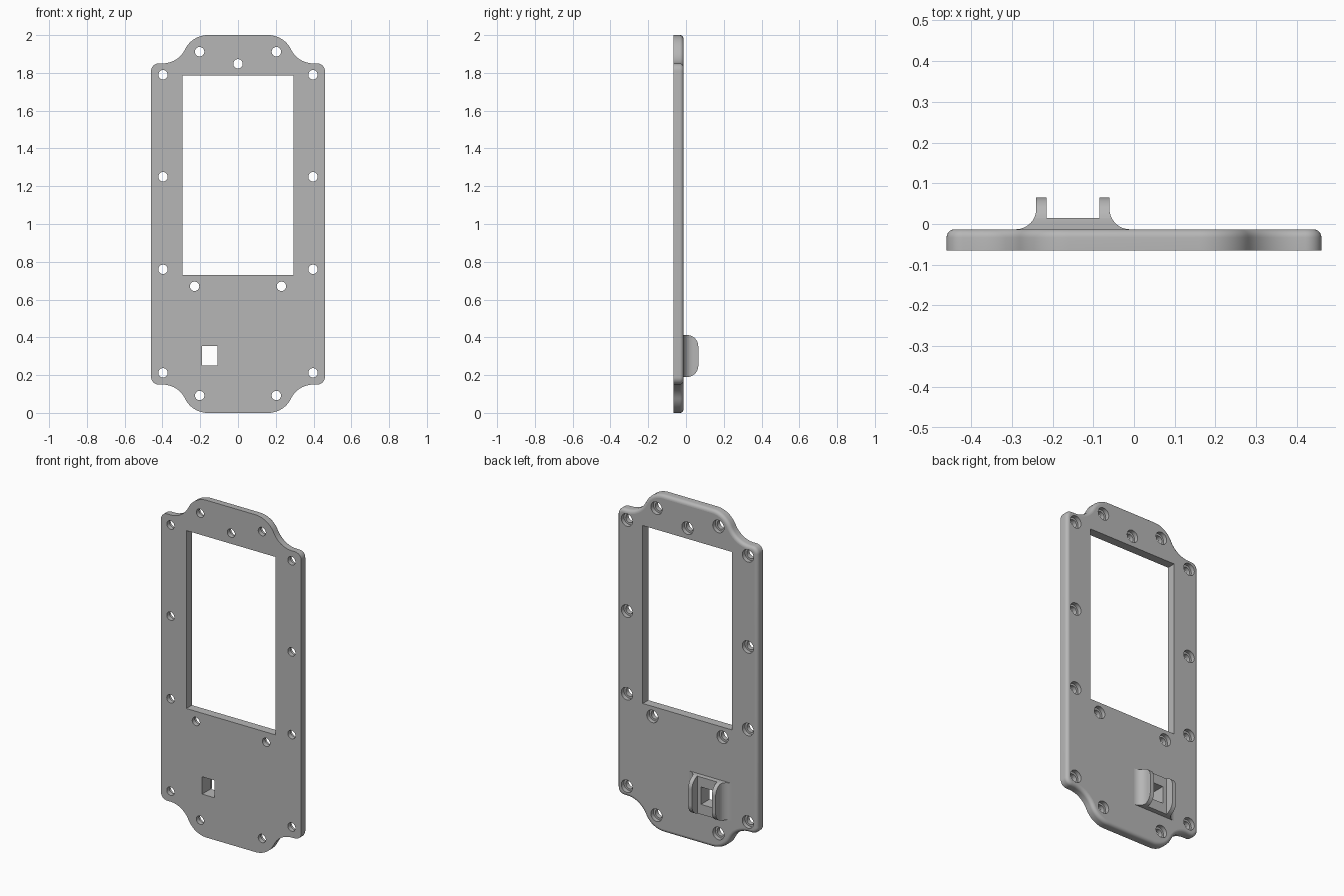
import bpy, bmesh, math

cube = bpy.data.objects.get("Cube")
if cube:
    bpy.data.objects.remove(cube, do_unlink=True)

FRONT, BACK = -0.065, -0.013
COLOUR = (0.47, 0.47, 0.47, 1)

grey = bpy.data.materials.new("neutral_grey")
grey.use_nodes = True
grey.diffuse_color = COLOUR
grey.node_tree.nodes["Principled BSDF"].inputs["Base Color"].default_value = COLOUR


def arc(cx, cz, r, a0, a1, n):
    angles = [math.radians(a0 + (a1 - a0) * i / n) for i in range(n + 1)]
    return [(cx + r * math.cos(a), cz + r * math.sin(a)) for a in angles]


def rect(x0, x1, z0, z1):
    return [(x0, z0), (x1, z0), (x1, z1), (x0, z1)]


def circle(x, z, r):
    return arc(x, z, r, 0, 345, 23)


def stack(bm, layers):
    """Join equal outlines at successive depths; return first and last ring edges."""
    rings = [[bm.verts.new((x, y, z)) for x, z in pts] for pts, y in layers]
    count = len(rings[0])
    for a, b in zip(rings, rings[1:]):
        for i in range(count):
            j = (i + 1) % count
            bm.faces.new((a[i], a[j], b[j], b[i])).smooth = True
    return [[bm.edges.get((ring[i - 1], ring[i])) for i in range(count)]
            for ring in (rings[0], rings[-1])]


def cap(bm, loops):
    """Fill a flat face bounded by an outer loop and any hole loops."""
    edges = [e for loop in loops for e in loop]
    bmesh.ops.triangle_fill(bm, edges=edges, use_beauty=True, normal=(0, 1, 0))


def cap_ends(bm, tubes):
    cap(bm, [tube[0] for tube in tubes])
    cap(bm, [tube[1] for tube in tubes])


def finish(name, bm):
    bmesh.ops.recalc_face_normals(bm, faces=bm.faces[:])
    for e in bm.edges:
        e.smooth = e.calc_face_angle(0) < math.radians(30)
    mesh = bpy.data.meshes.new(name)
    bm.to_mesh(mesh)
    bm.free()
    mesh.materials.append(grey)
    bpy.context.collection.objects.link(bpy.data.objects.new(name, mesh))


# Plate outline: one quarter, mirrored to all four corners
WIDE, SHOULDER, NECK_OUT, NECK_IN = 0.46, 0.85, 0.40, 0.16
dx, dz = NECK_OUT - NECK_IN, 1 - SHOULDER
turn = 2 * math.atan2(dz, dx)
r = dx / (2 * math.sin(turn))
deg = math.degrees(turn)
quarter = arc(WIDE - 0.04, SHOULDER - 0.04, 0.04, 0, 90, 8)
quarter += arc(NECK_OUT, SHOULDER + r, r, -90, -90 - deg, 12)
quarter += arc(NECK_IN, 1 - r, r, 90 - deg, 90, 12)[1:]
upper = quarter + [(-x, z) for x, z in reversed(quarter)]
outline = [(x, z + 1) for x, z in upper + [(-x, -z) for x, z in upper]]


def inset(points, distance):
    result = []
    for i, (x, z) in enumerate(points):
        px, pz = points[i - 1]
        nx, nz = points[(i + 1) % len(points)]
        before, after = math.hypot(x - px, z - pz), math.hypot(nx - x, nz - z)
        tx = (x - px) / before + (nx - x) / after
        tz = (z - pz) / before + (nz - z) / after
        size = math.hypot(tx, tz)
        result.append((x - tz / size * distance, z + tx / size * distance))
    return result


# Plate with rounded back rim, screen window, switch slot and recessed screw holes
RIM = 0.02
window = rect(-0.293, 0.293, 0.73, 1.785)
slot = rect(-0.19, -0.109, 0.25, 0.353)
half = [(0.397, 1.79), (0.397, 1.25), (0.397, 0.76), (0.397, 0.212),
        (0.203, 1.912), (0.203, 0.092), (0.23, 0.67)]
screws = [(s * x, z) for x, z in half for s in (-1, 1)] + [(0, 1.848)]

bm = bmesh.new()
layers = [(outline, FRONT)]
layers += [(inset(outline, RIM - across), BACK - RIM + out)
           for across, out in arc(0, 0, RIM, 0, 90, 6)]
tubes = [stack(bm, layers)]
tubes += [stack(bm, [(hole, FRONT), (hole, BACK)]) for hole in (window, slot)]
for x, z in screws:
    narrow, wide = circle(x, z, 0.025), circle(x, z, 0.037)
    tubes.append(stack(bm, [(narrow, FRONT), (narrow, -0.038), (wide, -0.038), (wide, BACK)]))
cap_ends(bm, tubes)
finish("face_plate", bm)

# Switch bracket: flared base and two prongs with rounded corners
MID, PRONG_OUT, PRONG_IN, TOP, FLOOR = -0.15, 0.09, 0.065, 0.065, 0.015
FLARE, ROUND = 0.05, 0.06
flare_y, round_y = BACK + FLARE, TOP - ROUND


def outer_x(y):
    rise = max(flare_y - y, 0)
    return PRONG_OUT + FLARE - math.sqrt(max(FLARE ** 2 - rise ** 2, 0))


def end_z(y):
    rise = max(y - round_y, 0)
    drop = ROUND - math.sqrt(max(ROUND ** 2 - rise ** 2, 0))
    return 0.19 + drop, 0.412 - drop


bm = bmesh.new()
last = math.acos((flare_y - FLOOR) / FLARE)
levels = [flare_y - FLARE * math.cos(last * i / 8) for i in range(9)]
base = [(rect(MID - outer_x(y), MID + outer_x(y), *end_z(y)), y) for y in levels]
cap_ends(bm, [stack(bm, base), stack(bm, [(slot, BACK), (slot, FLOOR)])])

first = math.asin((FLOOR - round_y) / ROUND)
levels = [round_y + ROUND * math.sin(first + (math.pi / 2 - first) * i / 16)
          for i in range(17)]
for side in (-1, 1):
    prong = [(rect(MID + side * PRONG_IN, MID + side * outer_x(y), *end_z(y)), y)
             for y in levels]
    cap_ends(bm, [stack(bm, prong)])
finish("switch_bracket", bm)
